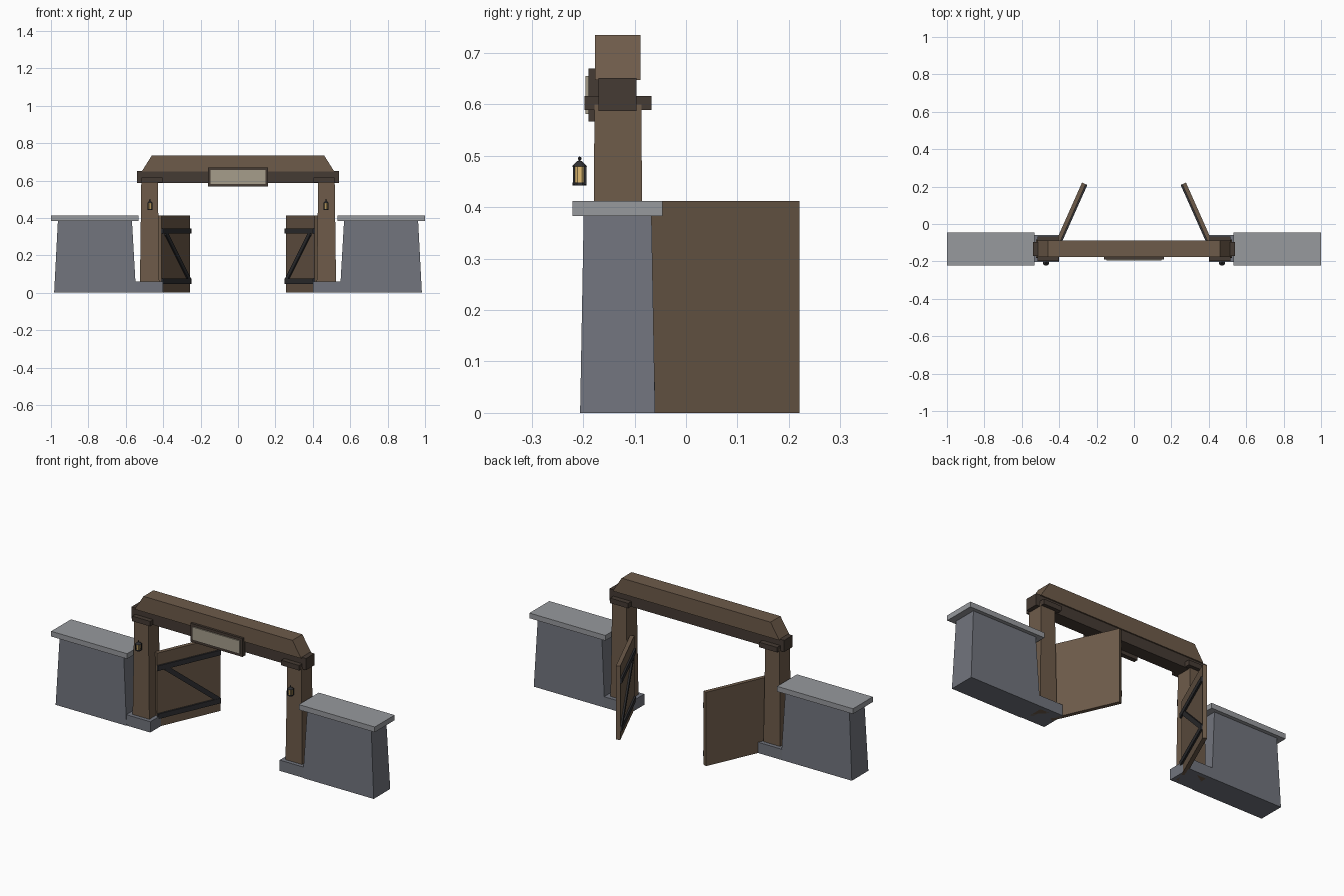
import bpy, bmesh, math
from mathutils import Matrix, Vector

if "Cube" in bpy.data.objects:
    bpy.data.objects.remove(bpy.data.objects["Cube"])


def mat(name, r, g, b):
    m = bpy.data.materials.new(name)
    m.diffuse_color = (r, g, b, 1)
    m.use_nodes = True
    m.node_tree.nodes["Principled BSDF"].inputs["Base Color"].default_value = m.diffuse_color
    return m


WOOD = mat("wood", 0.155, 0.105, 0.068)
DARK = mat("dark_wood", 0.06, 0.043, 0.033)
IRON = mat("iron", 0.03, 0.03, 0.033)
STONE = mat("stone", 0.165, 0.175, 0.205)
CAP = mat("cap_stone", 0.31, 0.32, 0.34)
PANEL = mat("panel", 0.38, 0.34, 0.26)
GLOW = mat("lantern_glow", 0.75, 0.5, 0.17)


def finish(name, bm, material, matrix=None):
    if matrix is not None:
        bm.transform(matrix)
    bmesh.ops.recalc_face_normals(bm, faces=bm.faces)
    me = bpy.data.meshes.new(name)
    bm.to_mesh(me)
    bm.free()
    me.materials.append(material)
    ob = bpy.data.objects.new(name, me)
    bpy.context.collection.objects.link(ob)
    return ob


def block(name, material, x, y, z, top_x=None, top_y=None, matrix=None):
    """Box from (min, max) ranges; the top may have its own x and y ranges."""
    bm = bmesh.new()
    bmesh.ops.create_cube(bm, size=1)
    for v in bm.verts:
        up = v.co.z > 0
        rx = top_x if up and top_x else x
        ry = top_y if up and top_y else y
        v.co = (rx[v.co.x > 0], ry[v.co.y > 0], z[up])
    return finish(name, bm, material, matrix)


def cone(name, material, centre, r1, r2, z0, z1, sides=8):
    bm = bmesh.new()
    bmesh.ops.create_cone(bm, cap_ends=True, segments=sides,
                          radius1=r1, radius2=r2, depth=z1 - z0)
    rot = Matrix.Rotation(math.pi / sides, 4, 'Z')
    place = Matrix.Translation((centre[0], centre[1], (z0 + z1) / 2))
    return finish(name, bm, material, place @ rot)


# Overhead beam, ridge with sloped ends
block("lintel", DARK, (-0.54, 0.54), (-0.17, -0.096), (0.587, 0.652))
block("ridge_beam", WOOD, (-0.515, 0.515), (-0.177, -0.089), (0.648, 0.735),
      top_x=(-0.46, 0.46))

# Blank sign: backing board and pale panel
block("sign_board", DARK, (-0.161, 0.161), (-0.19, -0.165), (0.567, 0.67))
block("sign_panel", PANEL, (-0.147, 0.147), (-0.196, -0.189), (0.582, 0.655))

# Everything below is built for the right side and mirrored to the left
for side, s in (("right", 1), ("left", -1)):
    flip = Matrix.Diagonal((s, 1, 1, 1))

    # Tapered wall with overhanging cap
    block(side + "_wall", STONE, (0.545, 0.983), (-0.206, -0.06), (0, 0.385),
          (0.567, 0.963), (-0.199, -0.067), matrix=flip)
    block(side + "_wall_cap", CAP, (0.531, 1.0), (-0.221, -0.046),
          (0.383, 0.412), matrix=flip)

    # Post, plinth and bracket
    block(side + "_plinth", STONE, (0.4, 0.55), (-0.203, -0.06), (0, 0.06),
          matrix=flip)
    block(side + "_post", WOOD, (0.42, 0.525), (-0.182, -0.082), (0, 0.6),
          (0.429, 0.517), (-0.178, -0.087), matrix=flip)
    block(side + "_bracket", DARK, (0.405, 0.516), (-0.197, -0.067),
          (0.589, 0.617), matrix=flip)

    # Open gate leaf, built along +x then swung about its hinge
    swing = (flip @ Matrix.Translation((0.42, -0.125, 0))
             @ Matrix.Rotation(math.radians(114), 4, 'Z'))
    L = 0.374
    block(side + "_gate_leaf", WOOD, (0, L), (-0.011, 0.011), (0, 0.412),
          matrix=swing)
    for name, z in (("lower", 0.061), ("upper", 0.33)):
        block(f"{side}_gate_{name}_strap", IRON, (0, L), (0.009, 0.02),
              (z - 0.014, z + 0.014), matrix=swing)
    a, b = Vector((0.05, 0, 0.32)), Vector((L - 0.012, 0, 0.068))
    d = b - a
    tilt = (swing @ Matrix.Translation((a + b) / 2)
            @ Matrix.Rotation(math.atan2(-d.z, d.x), 4, 'Y'))
    h = d.length / 2
    block(side + "_gate_brace", IRON, (-h, h), (0.009, 0.019),
          (-0.013, 0.013), matrix=tilt)

    # Lantern: base, glowing core, corner bars, roof and finial
    c = (0.47 * s, -0.207)
    cone(side + "_lantern_base", IRON, c, 0.0145, 0.0145, 0.442, 0.448)
    cone(side + "_lantern_glow", GLOW, c, 0.0115, 0.0115, 0.448, 0.48)
    for i in range(4):
        t = math.radians(45 + 90 * i)
        bar = (c[0] + 0.0155 * math.cos(t), c[1] + 0.0155 * math.sin(t))
        cone(f"{side}_lantern_bar_{i + 1}", IRON, bar, 0.003, 0.003,
             0.444, 0.48, 4)
    cone(side + "_lantern_roof", IRON, c, 0.0165, 0.005, 0.479, 0.49)
    cone(side + "_lantern_stem", IRON, c, 0.002, 0.002, 0.489, 0.494, 6)
    bm = bmesh.new()
    bmesh.ops.create_icosphere(bm, subdivisions=1, radius=0.004)
    finish(side + "_lantern_finial", bm, IRON,
           Matrix.Translation((c[0], c[1], 0.495)))
